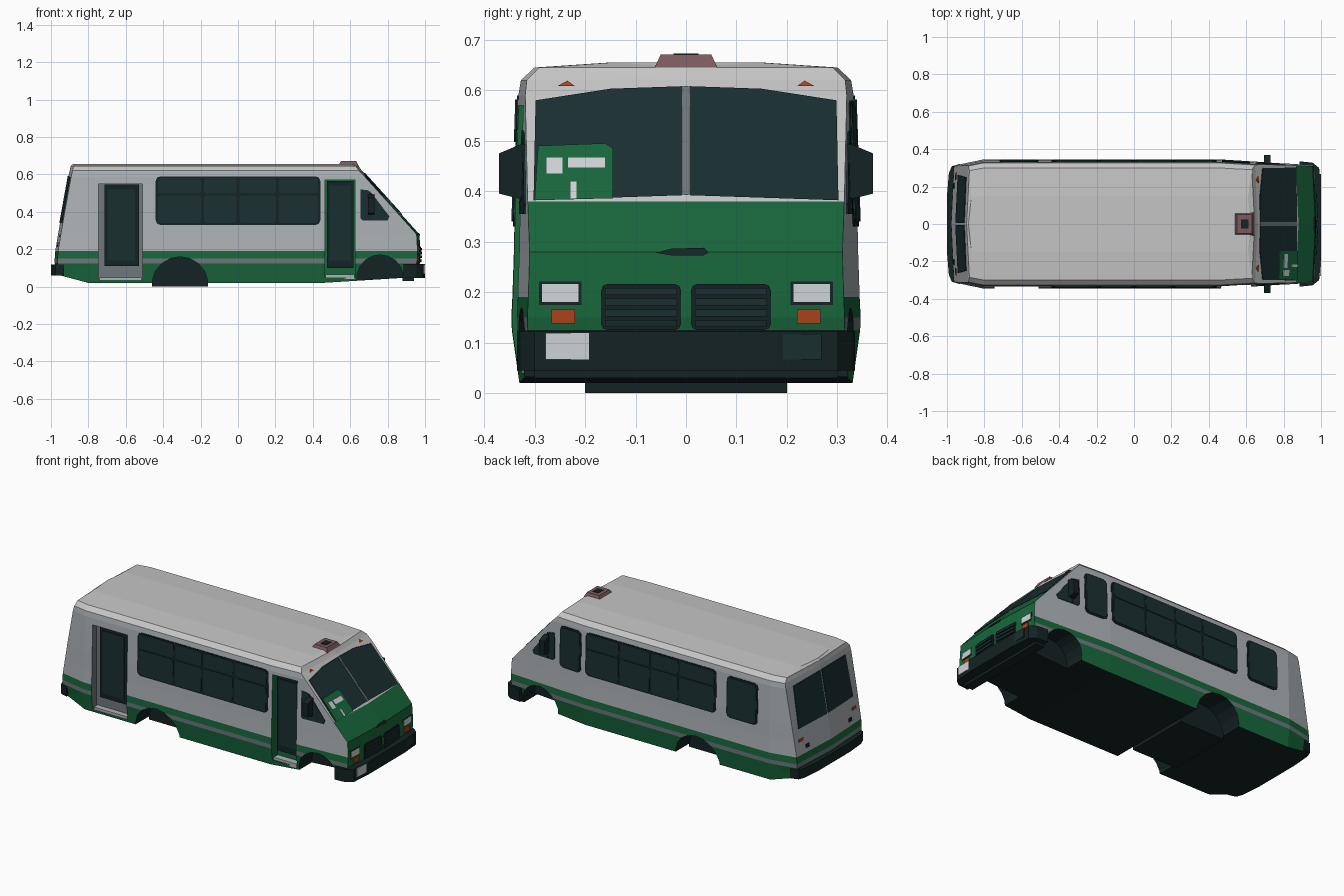
import bpy, bmesh, math

if "Cube" in bpy.data.objects:
    bpy.data.objects.remove(bpy.data.objects["Cube"])

# ---- colours ----
COLOURS = {
    "body_white": (0.42, 0.45, 0.47), "roof_white": (0.56, 0.56, 0.56),
    "green_paint": (0.009, 0.135, 0.045), "trim_grey": (0.16, 0.19, 0.20),
    "dark_trim": (0.007, 0.016, 0.017), "dark_glass": (0.010, 0.028, 0.030),
    "lamp_white": (0.62, 0.65, 0.67), "amber_lamp": (0.42, 0.06, 0.012),
    "hatch_brown": (0.20, 0.10, 0.11)}
NAMES = list(COLOURS)
MATS = {}
for n, c in COLOURS.items():
    MATS[n] = bpy.data.materials.new(n)
    MATS[n].diffuse_color = (*c, 1)

# ---- hull shape: z, half width, front x, rear x ----
LEVELS = [(.02, .33, .93, -.95), (.125, .345, .955, -.965), (.15, .346, .96, -.965),
          (.19, .344, .96, -.962), (.28, .341, .955, -.947), (.38, .339, .865, -.93),
          (.59, .332, .676, -.892), (.62, .327, .647, -.885), (.645, .30, .63, -.88),
          (.655, .15, .61, -.87)]
BULGE = .015


def level(z, k):
    for a, b in zip(LEVELS, LEVELS[1:]):
        if z <= b[0]:
            return a[k] + (b[k] - a[k]) * (z - a[0]) / (b[0] - a[0])
    return LEVELS[-1][k]


def half(x, z):
    return level(z, 1) * (1 - .18 * max(0, x - .45) - .6 * max(0, -.8 - x))


# surface maps: 2D point and offset -> 3D point on the hull
def side(s):
    return lambda u, v, o: (u, s * (half(u, v) + o), v)


def front(u, v, o):
    x = level(v, 2)
    return (x + BULGE * (1 - abs(u) / half(x, v)) + o, u, v)


def rear(u, v, o):
    x = level(v, 3)
    return (x - BULGE * (1 - abs(u) / half(x, v)) - o, u, v)


def finish(name, bm, mats):
    bmesh.ops.recalc_face_normals(bm, faces=bm.faces)
    me = bpy.data.meshes.new(name)
    bm.to_mesh(me)
    bm.free()
    for m in mats:
        me.materials.append(MATS[m])
    ob = bpy.data.objects.new(name, me)
    bpy.context.collection.objects.link(ob)
    return ob


def solid(name, a, b, mat, cutter=False):
    bm = bmesh.new()
    va, vb = [bm.verts.new(p) for p in a], [bm.verts.new(p) for p in b]
    bm.faces.new(va)
    bm.faces.new(vb)
    for i in range(len(va)):
        j = (i + 1) % len(va)
        bm.faces.new((va[i], va[j], vb[j], vb[i]))
    if cutter:
        for f in bm.faces:
            f.material_index = NAMES.index(mat)
    ob = finish(name, bm, NAMES if cutter else [mat])
    ob.hide_render = cutter
    return ob


def plate(name, pts, surf, mat, off=.004):
    return solid(name, [surf(u, v, off - .008) for u, v in pts],
                 [surf(u, v, off) for u, v in pts], mat)


def rect(u0, u1, v0, v1, r=0):
    if not r:
        return [(u0, v0), (u1, v0), (u1, v1), (u0, v1)]
    out = []
    for cu, cv, a0 in ((u1 - r, v1 - r, 0), (u0 + r, v1 - r, 90), (u0 + r, v0 + r, 180), (u1 - r, v0 + r, 270)):
        for k in range(3):
            a = math.radians(a0 + 45 * k)
            out.append((cu + r * math.cos(a), cv + r * math.sin(a)))
    return out


def box(name, x0, x1, y0, y1, z0, z1, mat, cutter=False):
    r = rect(x0, x1, y0, y1)
    return solid(name, [(x, y, z0) for x, y in r], [(x, y, z1) for x, y in r], mat, cutter)


# ---- body shell, lofted upward ring by ring ----
bm = bmesh.new()
rings = []
for i, (z, w, xf, xr) in enumerate(LEVELS):
    zs = (.06, .06, .02, .02, .05, .05) if i == 0 else (z,) * 6
    st = [(xr - BULGE, 0), (xr, half(xr, z)), (-.8, w), (.45, w), (xf, half(xf, z)), (xf + BULGE, 0)]
    pts = [(x, -y, h) for (x, y), h in zip(st, zs)]
    pts += [(st[k][0], st[k][1], zs[k]) for k in (4, 3, 2, 1)]
    rings.append([bm.verts.new(p) for p in pts])
FRONT = ["dark_trim"] + ["green_paint"] * 4 + ["roof_white"] * 4
SIDE = ["green_paint", "trim_grey", "green_paint"] + ["body_white"] * 4 + ["roof_white"] * 2
for b in range(len(rings) - 1):
    for i in range(10):
        j = (i + 1) % 10
        f = bm.faces.new((rings[b][i], rings[b][j], rings[b + 1][j], rings[b + 1][i]))
        f.material_index = NAMES.index((FRONT if i in (4, 5) else SIDE)[b])
for ring, mat in ((rings[0], "dark_trim"), (rings[-1], "roof_white")):
    for idx in ((0, 1, 9), (1, 2, 8, 9), (2, 3, 7, 8), (3, 4, 6, 7), (4, 5, 6)):
        bm.faces.new([ring[k] for k in idx]).material_index = NAMES.index(mat)
bmesh.ops.triangulate(bm, faces=bm.faces)
body = finish("bus_body", bm, NAMES)

# ---- cut wheel wells and door recesses ----
cutters = [box("front_door_cutter", .465, .625, -.4, -.285, .05, .57, "green_paint", True),
           box("rear_door_cutter", -.745, -.51, -.4, -.295, .035, .55, "trim_grey", True)]
for cx, cz, r in ((-.31, .01, .15), (.76, .045, .125)):
    for s in (-1, 1):
        c = [(cx + r * math.cos(math.tau * (k + .5) / 18), cz + r * math.sin(math.tau * (k + .5) / 18)) for k in range(18)]
        cutters.append(solid("wheel_well_cutter", [(x, s * .2, z) for x, z in c],
                             [(x, s * .42, z) for x, z in c], "dark_trim", True))
for c in cutters:
    m = body.modifiers.new("cut", "BOOLEAN")
    m.operation, m.solver, m.object = "DIFFERENCE", "EXACT", c
dg = bpy.context.evaluated_depsgraph_get()
body_mesh = bpy.data.meshes.new_from_object(body.evaluated_get(dg))
body.modifiers.clear()
body.data = body_mesh
for c in cutters:
    bpy.data.objects.remove(c)

# ---- doors and steps ----
box("front_door", .475, .617, -.30, -.28, .10, .565, "dark_trim")
box("front_door_glass", .49, .602, -.304, -.296, .14, .54, "dark_glass")
box("front_step", .467, .623, -.325, -.28, .04, .065, "body_white")
box("rear_door", -.715, -.53, -.308, -.29, .11, .545, "dark_trim")
box("rear_door_glass", -.695, -.55, -.312, -.304, .14, .52, "dark_glass")
box("rear_step", -.74, -.515, -.33, -.29, .025, .05, "body_white")

# ---- side windows, both sides ----
for s in (-1, 1):
    sf = side(s)
    plate("window_frame", rect(-.44, .44, .33, .59, .025), sf, "dark_trim", .003)
    edges = (-.435, -.19, .0, .21, .435)
    for a, b in zip(edges, edges[1:]):
        plate("lower_pane", rect(a + .007, b - .007, .34, .488, .015), sf, "dark_glass", .006)
        plate("upper_pane", rect(a + .007, b - .007, .497, .582, .015), sf, "dark_glass", .006)
    plate("cab_window", [(.655, .365), (.665, .355), (.80, .355), (.81, .375), (.715, .50), (.695, .515), (.655, .52)],
          sf, "dark_glass")
    plate("cab_window_bar", rect(.70, .708, .36, .51), sf, "dark_trim", .006)
    # mirrors
    m = [(.31, .495), (.33, .492), (.37, .475), (.37, .395), (.33, .385), (.31, .39)]
    solid("side_mirror", [(.695, s * y, z) for y, z in m], [(.73, s * y, z) for y, z in m], "dark_trim")
for a, b in ((.47, .62), (-.72, -.51)):
    plate("left_window_frame", rect(a, b, .33, .58, .025), side(1), "dark_trim", .003)
    plate("left_window_glass", rect(a + .01, b - .01, .34, .57, .02), side(1), "dark_glass", .006)

# ---- nose and tail details, mirrored ----
for s in (-1, 1):
    def mirror(pts):
        return [(s * u, v) for u, v in pts]
    plate("windscreen", mirror([(.007, .392), (.007, .608), (.15, .603), (.298, .58), (.302, .382)]), front, "dark_glass")
    plate("grille", mirror(rect(.01, .168, .125, .216, .012)), front, "dark_trim")
    for k in range(4):
        plate("grille_slat", mirror(rect(.018, .16, .131 + .021 * k, .145 + .021 * k)), front, "dark_glass", .010)
    plate("headlamp", mirror(rect(.213, .285, .18, .216)), front, "lamp_white")
    plate("headlamp_rim", mirror(rect(.207, .291, .175, .221)), front, "dark_trim", .002)
    plate("turn_lamp", mirror(rect(.22, .266, .138, .166)), front, "amber_lamp", .007)
    plate("marker_lamp", mirror([(.22, .608), (.255, .608), (.235, .619)]), front, "amber_lamp", .005)
    plate("rear_window", mirror([(.006, .34), (.262, .34), (.25, .585), (.006, .592)]), rear, "dark_glass")
    plate("tail_lamp", mirror(rect(.235, .275, .265, .28)), rear, "amber_lamp")
    plate("reversing_lamp", mirror(rect(.19, .22, .215, .235)), rear, "dark_trim")
plate("windscreen_bar", rect(-.005, .005, .392, .608), front, "trim_grey", .006)
plate("hood_latch", [(-.06, .278), (-.03, .273), (.035, .273), (.045, .279), (.035, .288), (-.03, .286)],
      front, "dark_trim", .005)

# ---- notice panel on the windscreen ----
plate("notice_panel", [(-.30, .382), (-.145, .386), (-.145, .485), (-.16, .495), (-.293, .49)], front, "green_paint", .009)
for r in ((-.277, -.245, .435, .468), (-.235, -.16, .447, .468), (-.23, -.217, .386, .42)):
    plate("notice_patch", rect(*r), front, "lamp_white", .012)

# ---- bumpers ----
def bumper(name, half_pts, z0, z1):
    pts = half_pts + [(x, -y) for x, y in reversed(half_pts)]
    solid(name, [(x, y, z0) for x, y in pts], [(x, y, z1) for x, y in pts], "dark_trim")


bumper("front_bumper", [(.885, .335), (.955, .328), (.99, .30), (1.0, .18)], .045, .122)
bumper("rear_bumper", [(-.93, .322), (-.975, .308), (-.99, .27), (-1.0, .15)], .06, .118)
box("right_bumper_lamp", .985, .999, -.278, -.18, .067, .119, "lamp_white")
box("left_bumper_lamp", .985, .999, .175, .268, .067, .117, "dark_glass")

# ---- underbody and roof hatch ----
box("chassis", -.46, -.16, -.2, .2, 0, .04, "dark_trim")
box("front_valance", .88, .94, -.3, .3, .03, .06, "dark_trim")
solid("roof_hatch", [(x, y, .645) for x, y in rect(.535, .645, -.062, .062)],
      [(x, y, .671) for x, y in rect(.55, .632, -.05, .05)], "hatch_brown")
box("hatch_vent", .572, .612, -.025, .025, .668, .673, "dark_trim")

for m in bpy.data.materials:
    if m.users and not m.is_grease_pencil:
        m.use_nodes = True
        m.node_tree.nodes["Principled BSDF"].inputs["Base Color"].default_value = m.diffuse_color
